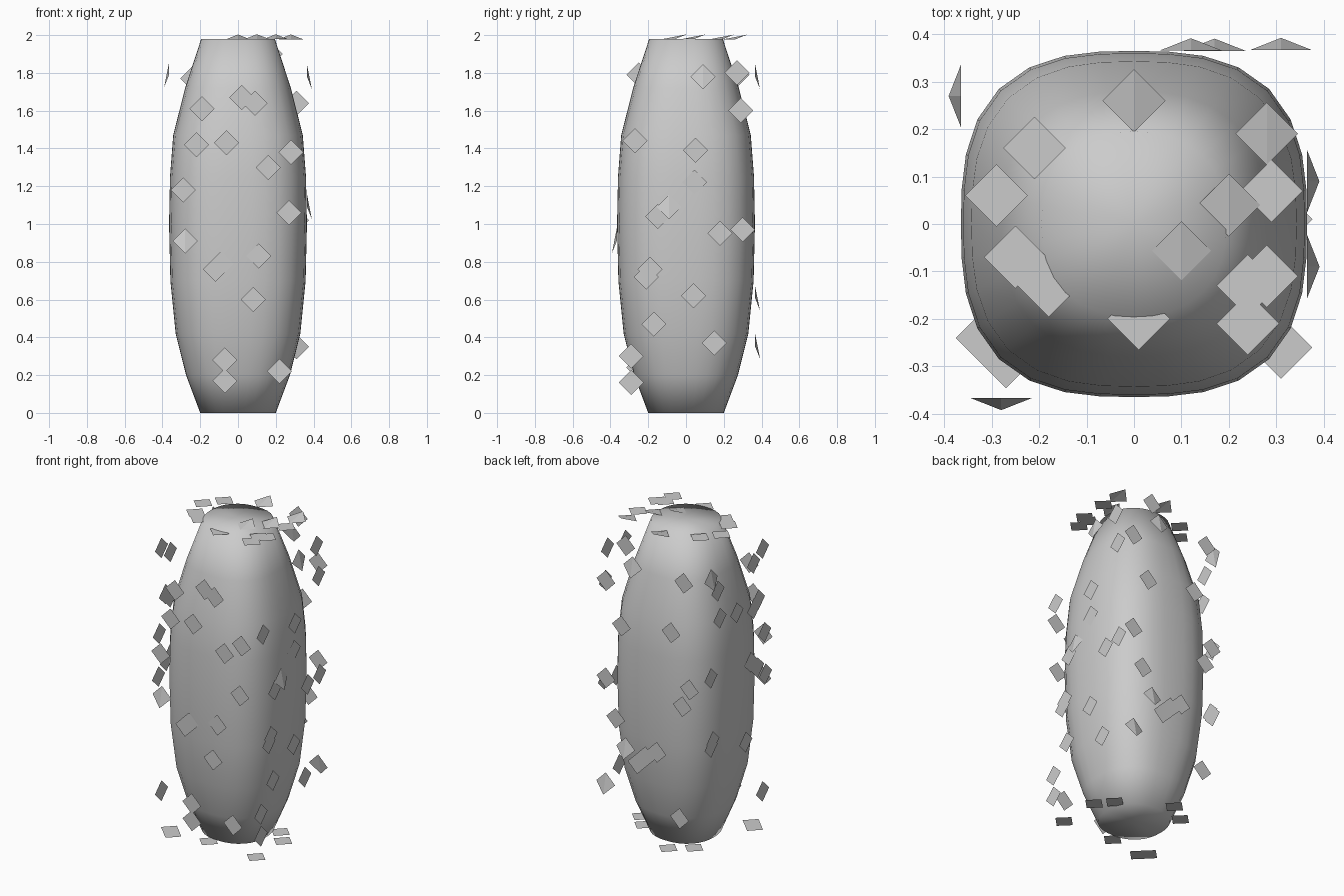
import bpy, bmesh
from math import cos, sin, pi
from mathutils import Vector

if "Cube" in bpy.data.objects:
    bpy.data.objects.remove(bpy.data.objects["Cube"])

H, R, S = 1.98, 0.365, 0.066   # body height, half width, card half diagonal


def finish(bm, name, smooth):
    me = bpy.data.meshes.new(name)
    bm.to_mesh(me)
    bm.free()
    for p in me.polygons:
        p.use_smooth = smooth
    ob = bpy.data.objects.new(name, me)
    bpy.context.collection.objects.link(ob)
    return ob


# rounded-square barrel body with flat ends: (z, half width, squareness)
profile = [(0, .2, 2.3), (.2, .275, 2.5), (.42, .33, 2.7), (.7, .358, 2.8), (1.0, R, 2.8),
           (1.25, .36, 2.8), (1.47, .343, 2.7), (1.72, .28, 2.5), (H, .195, 2.3)]
N = 32
bm = bmesh.new()
rings = []
for z, r, n in profile:
    ring = []
    for i in range(N):
        c, s = cos(2 * pi * i / N), sin(2 * pi * i / N)
        k = r / (abs(c) ** n + abs(s) ** n) ** (1 / n)
        ring.append(bm.verts.new((k * c, k * s, z)))
    rings.append(ring)
for a, b in zip(rings, rings[1:]):
    for i in range(N):
        j = (i + 1) % N
        bm.faces.new((a[i], a[j], b[j], b[i]))
low, high = bm.verts.new((0, 0, 0)), bm.verts.new((0, 0, H))
for i in range(N):
    j = (i + 1) % N
    bm.faces.new((low, rings[0][j], rings[0][i]))
    bm.faces.new((high, rings[-1][i], rings[-1][j]))
finish(bm, "body", True)


# small diamond cards lying on one side plane; bent ones lift their tail corner
def cards(name, points, place, normal, across, tail, bent=()):
    normal, across, tail = Vector(normal), Vector(across), Vector(tail)
    bm = bmesh.new()
    for i, (a, b) in enumerate(points):
        c = Vector(place(a, b)) + normal * 0.0004 * (i % 5)
        lift = normal * (0.026 if i in bent else 0)
        t, l, h, r = [bm.verts.new(p) for p in (
            c + tail * S + lift, c - across * S, c - tail * S, c + across * S)]
        bm.faces.new((t, r, h))
        bm.faces.new((t, h, l))
    bm.normal_update()
    for f in bm.faces:
        if f.normal.dot(normal) < 0:
            f.normal_flip()
    finish(bm, name, False)


X, Y, Z = Vector((1, 0, 0)), Vector((0, 1, 0)), Vector((0, 0, 1))

front = [(-.19, 1.61), (.02, 1.67), (.09, 1.64), (-.22, 1.42), (-.06, 1.43), (.16, 1.3),
         (.28, 1.38), (-.29, 1.18), (.27, 1.06), (-.28, .91), (-.12, .76), (-.09, .79),
         (.11, .83), (.08, .6), (-.07, .28), (-.07, .17), (.22, .22)]
cards("front_cards", front, lambda a, b: (a, -R, b), -Y, X, -Z, (9,))

right = [(.09, 1.78), (.27, 1.8), (.29, 1.6), (-.27, 1.44), (.05, 1.39), (.045, 1.22),
         (-.09, 1.09), (-.15, 1.04), (.18, .95), (.3, .97), (-.19, .76), (-.21, .72),
         (.04, .62), (-.17, .47), (.15, .37), (-.29, .3), (-.29, .16)]
cards("right_cards", right, lambda a, b: (R, a, b), X, Y, -Z, (0, 6))

back = [(.17, 1.9), (.31, 1.64), (.12, 1.78), (-.24, 1.77), (.2, 1.38), (-.15, 1.43),
        (.31, 1.02), (-.28, 1.1), (-.23, .98), (.24, .78), (.17, .61), (.09, .53),
        (-.05, .64), (.03, .59), (.31, .35), (-.21, .26)]
cards("back_cards", back, lambda a, b: (a, R, b), Y, X, -Z, (2, 10, 14))

left = [(.27, 1.79), (.2, 1.69), (.18, 1.51), (.01, 1.48), (-.16, 1.44), (-.21, 1.48),
        (-.16, 1.73), (-.25, 1.79), (-.27, 1.25), (-.13, 1.11), (.27, 1.16), (-.28, .98),
        (-.2, 1.05), (-.08, .62), (.27, .72), (.25, .75), (-.25, .24)]
cards("left_cards", left, lambda a, b: (-R, a, b), -X, Y, -Z, (0,))

top = [(0, .26), (-.21, .16), (-.29, .06), (-.25, -.07), (-.18, -.13), (.01, -.2),
       (.28, .19), (.29, .07), (.2, .04), (.1, -.06), (.24, -.13), (.28, -.11), (.24, -.21)]
cards("top_cards", top, lambda a, b: (a, b, H - .003), Z, X, Y, (0, 6, 8, 9))

bottom = [(-.31, -.24), (-.27, -.28), (.31, -.26), (-.04, -.24), (.31, .01), (.23, .1),
          (-.07, .28), (-.19, .19)]
cards("bottom_cards", bottom, lambda a, b: (a, b, .002), -Z, X, Y)
